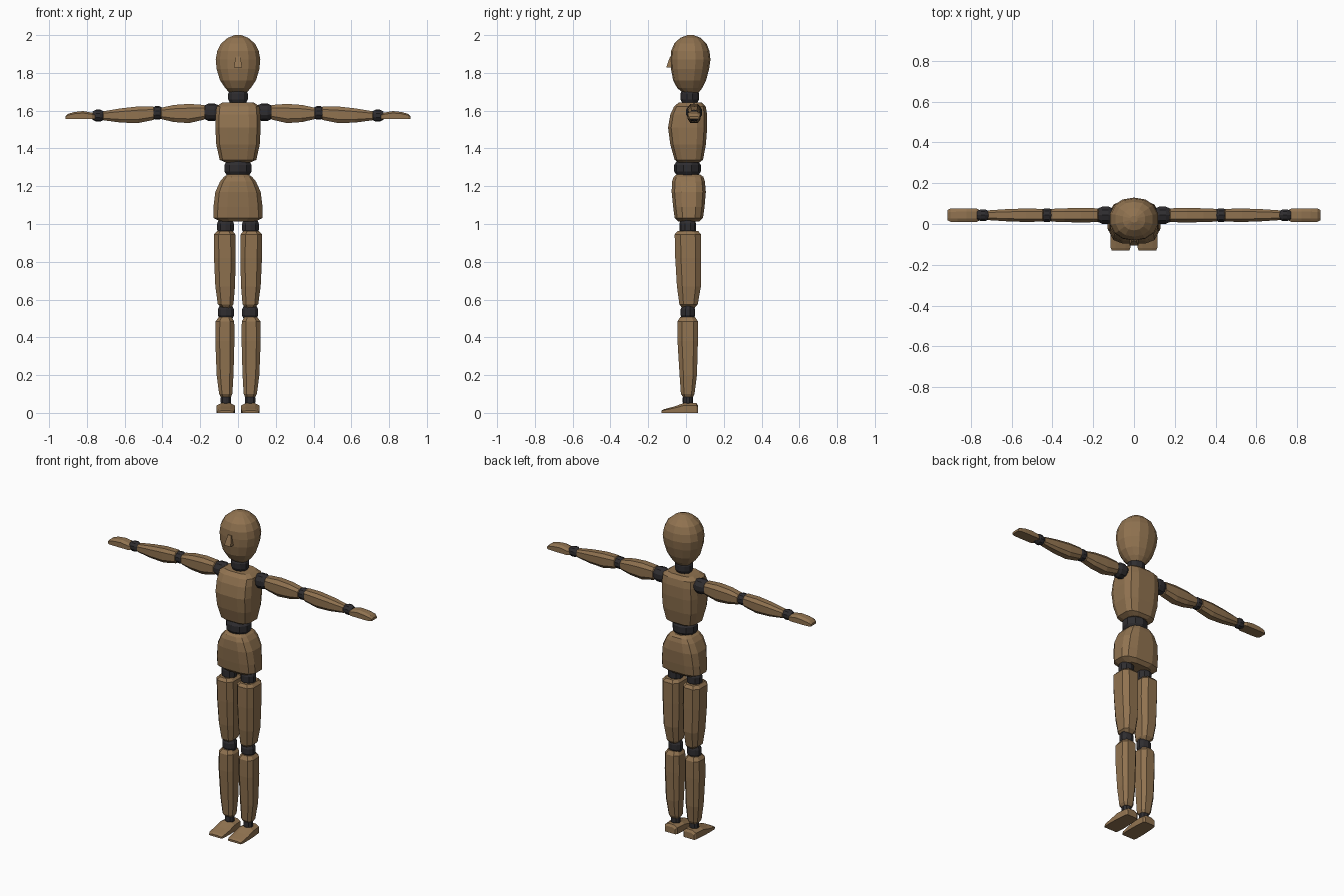
import bpy, bmesh, math


def material(name, rgb):
    m = bpy.data.materials.new(name)
    m.diffuse_color = (*rgb, 1)
    return m


WOOD = material("brown wood", (0.28, 0.17, 0.08))
DARK = material("dark joint", (0.028, 0.026, 0.029))


def section(n, p):
    """Rounded-box cross-section, scaled to fill -1..1."""
    pts = []
    for i in range(n):
        a = 2 * math.pi * (i + 0.5) / n
        c, s = math.cos(a), math.sin(a)
        pts.append((math.copysign(abs(c) ** (2 / p), c), math.copysign(abs(s) ** (2 / p), s)))
    m = max(u for u, v in pts)
    return [(u / m, v / m) for u, v in pts]


def loft(name, mat, axis, stations, n=8, p=3, side=1, flat=False):
    """Skin rings along an axis; a station is (t, a0, a1, b0, b1)."""
    bm = bmesh.new()
    rings = []
    for t, a0, a1, b0, b1 in stations:
        ring = []
        for u, v in section(n, p):
            if flat and v < 0:
                v = -1
            a = (a0 + a1) / 2 + u * (a1 - a0) / 2
            b = (b0 + b1) / 2 + v * (b1 - b0) / 2
            x, y, z = {'x': (t, a, b), 'y': (a, t, b), 'z': (a, b, t)}[axis]
            ring.append(bm.verts.new((x * side, y, z)))
        rings.append(ring)
    for r, q in zip(rings, rings[1:]):
        for i in range(n):
            j = (i + 1) % n
            bm.faces.new((r[i], r[j], q[j], q[i]))
    bm.faces.new(rings[0])
    bm.faces.new(rings[-1])
    bmesh.ops.recalc_face_normals(bm, faces=bm.faces)
    me = bpy.data.meshes.new(name)
    bm.to_mesh(me)
    bm.free()
    me.materials.append(mat)
    ob = bpy.data.objects.new(name, me)
    bpy.context.collection.objects.link(ob)
    return ob


def joint(name, axis, centre, half, ra, rb, side=1):
    """Dark bulging collar between two wooden parts."""
    t, a, b = centre
    st = [(t + k * half, a - f * ra, a + f * ra, b - f * rb, b + f * rb)
          for k, f in ((-1, .7), (-.35, 1), (.35, 1), (1, .7))]
    loft(name, DARK, axis, st, 10, 2, side)


def body(name, rows, n=12, p=3):
    """Symmetric trunk part; a row is (z, half width, y front, y back)."""
    loft(name, WOOD, 'z', [(z, -w, w, f, b) for z, w, f, b in rows], n, p)


# head and nose
body("head", [(1.695, .045, -.015, .065), (1.72, .068, -.045, .085), (1.76, .095, -.066, .104),
              (1.82, .113, -.077, .12), (1.87, .118, -.079, .127), (1.915, .11, -.077, .122),
              (1.955, .09, -.06, .107), (1.985, .055, -.03, .077), (2.0, .018, .008, .04)], 14, 2.2)
loft("nose", WOOD, 'z', [(1.828, -.022, .022, -.105, -.06), (1.888, -.012, .012, -.084, -.06)], 4, 2)
joint("neck", 'z', (1.675, 0, .02), .045, .052, .047)

# trunk
body("chest", [(1.325, .065, -.04, .07), (1.34, .097, -.06, .09), (1.42, .115, -.083, .105),
               (1.51, .12, -.095, .112), (1.58, .118, -.083, .112), (1.622, .114, -.063, .104),
               (1.642, .085, -.04, .085)], 12, 3.6)
joint("waist", 'z', (1.295, 0, .008), .05, .072, .067)
body("pelvis", [(1.012, .09, -.04, .07), (1.032, .131, -.06, .09), (1.09, .13, -.068, .098),
                (1.17, .12, -.076, .105), (1.225, .095, -.074, .1), (1.25, .074, -.065, .092),
                (1.262, .055, -.05, .075)], 12, 3.2)

for side, label in ((-1, "right"), (1, "left")):
    # leg
    joint(label + "_hip_joint", 'z', (.985, .066, .009), .05, .044, .042, side)
    loft(label + "_thigh", WOOD, 'z',
         [(.555, .04, .085, -.02, .045), (.575, .024, .107, -.035, .062), (.67, .016, .12, -.048, .079),
          (.82, .012, .127, -.057, .08), (.945, .014, .128, -.06, .08), (.962, .03, .112, -.045, .065)],
         side=side)
    joint(label + "_knee_joint", 'z', (.532, .064, .01), .042, .043, .037, side)
    loft(label + "_shin", WOOD, 'z',
         [(.083, .038, .09, -.015, .037), (.1, .03, .1, -.027, .045), (.2, .024, .113, -.034, .058),
          (.38, .019, .12, -.045, .063), (.485, .02, .118, -.045, .063), (.507, .035, .102, -.03, .048)],
         side=side)
    joint(label + "_ankle_joint", 'z', (.068, .064, .01), .035, .028, .026, side)
    loft(label + "_foot", WOOD, 'y',
         [(.064, .03, .1, 0, .038), (.055, .022, .107, 0, .052), (-.01, .017, .113, 0, .052),
          (-.065, .016, .115, 0, .033), (-.118, .018, .114, 0, .019), (-.131, .024, .108, 0, .012)],
         p=2.6, side=side, flat=True)

    # arm
    joint(label + "_shoulder_joint", 'x', (.14, .043, 1.592), .045, .042, .044, side)
    loft(label + "_upper_arm", WOOD, 'x',
         [(.165, .02, .066, 1.565, 1.618), (.178, .009, .077, 1.553, 1.63), (.26, .008, .078, 1.534, 1.636),
          (.34, .009, .077, 1.54, 1.63), (.405, .012, .074, 1.555, 1.616), (.416, .022, .064, 1.568, 1.606)],
         side=side)
    joint(label + "_elbow_joint", 'x', (.427, .043, 1.588), .03, .034, .034, side)
    loft(label + "_forearm", WOOD, 'x',
         [(.436, .022, .064, 1.568, 1.606), (.448, .012, .074, 1.551, 1.622), (.53, .01, .076, 1.534, 1.622),
          (.62, .013, .073, 1.537, 1.612), (.712, .019, .067, 1.549, 1.597), (.722, .027, .059, 1.558, 1.59)],
         side=side)
    joint(label + "_wrist_joint", 'x', (.74, .043, 1.574), .03, .029, .03, side)
    loft(label + "_hand", WOOD, 'x',
         [(.757, .018, .068, 1.556, 1.582), (.772, .009, .077, 1.555, 1.589), (.82, .009, .077, 1.555, 1.598),
          (.865, .009, .077, 1.555, 1.593), (.9, .011, .075, 1.555, 1.583), (.914, .018, .068, 1.556, 1.57)],
         p=2.6, side=side, flat=True)
